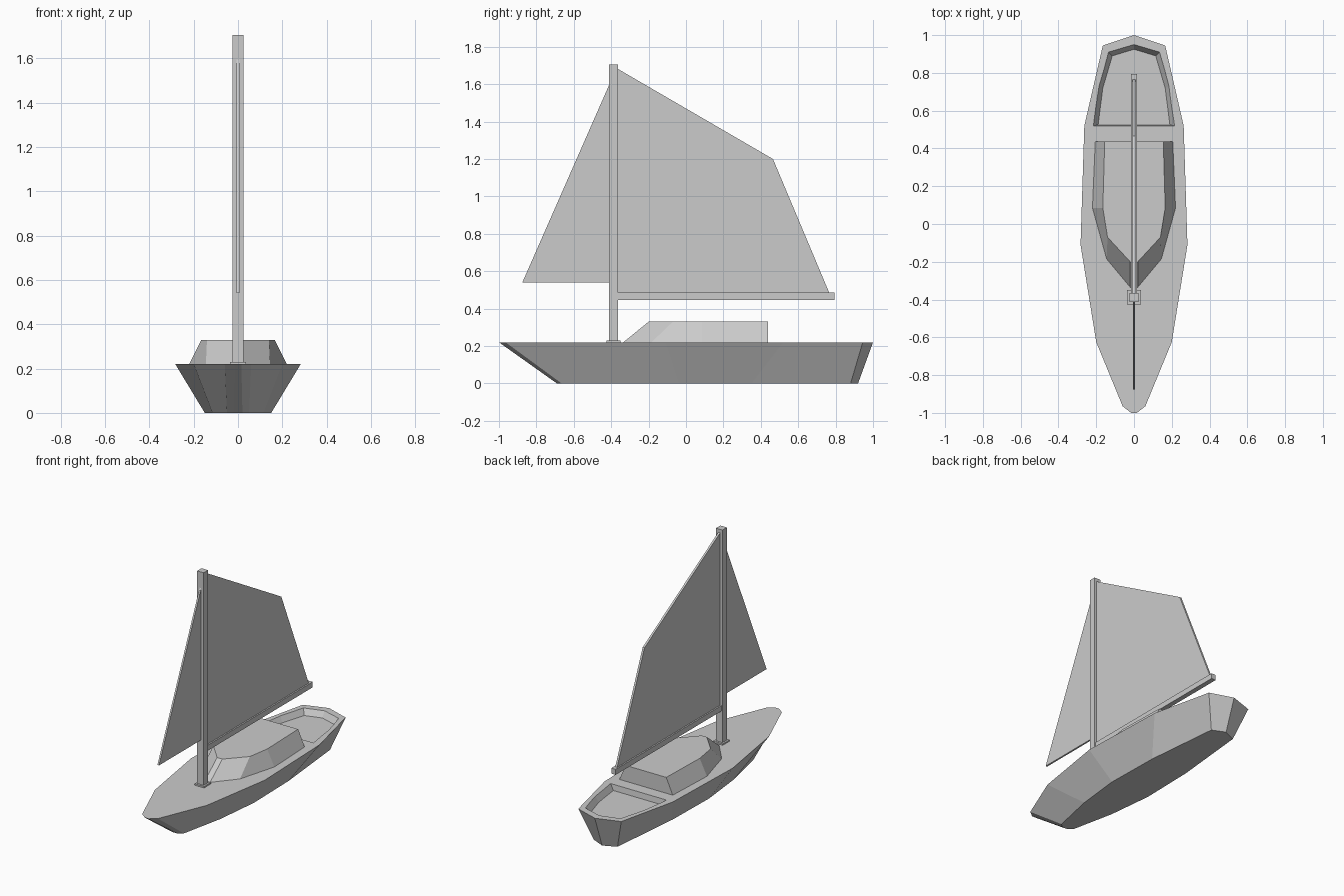
import bpy, bmesh

if "Cube" in bpy.data.objects:
    bpy.data.objects.remove(bpy.data.objects["Cube"])


def finish(name, bm):
    bmesh.ops.remove_doubles(bm, verts=bm.verts, dist=1e-5)
    bmesh.ops.recalc_face_normals(bm, faces=bm.faces)
    mesh = bpy.data.meshes.new(name)
    bm.to_mesh(mesh)
    bm.free()
    obj = bpy.data.objects.new(name, mesh)
    bpy.context.collection.objects.link(obj)
    return obj


def mirrored(half):
    """Close a right-hand (x, y) outline with its mirror image."""
    return half + [(-x, y) for x, y in reversed(half) if x > 0]


def loft(name, low, z0, high, z1):
    """Flat-capped solid between two half outlines with equal point counts."""
    bm = bmesh.new()
    a = [bm.verts.new((x, y, z0)) for x, y in mirrored(low)]
    b = [bm.verts.new((x, y, z1)) for x, y in mirrored(high)]
    bm.faces.new(a)
    bm.faces.new(b)
    for i in range(len(a)):
        j = (i + 1) % len(a)
        bm.faces.new((a[i], a[j], b[j], b[i]))
    return finish(name, bm)


def box(name, x, y0, y1, z0, z1):
    half = [(x, y0), (x, y1)]
    return loft(name, half, z0, half, z1)


def sail(name, profile, t):
    """Thin sheet from a (y, z) profile."""
    bm = bmesh.new()
    face = bm.faces.new([bm.verts.new((-t, y, z)) for y, z in profile])
    ext = bmesh.ops.extrude_face_region(bm, geom=[face], use_keep_orig=True)
    moved = [v for v in ext["geom"] if isinstance(v, bmesh.types.BMVert)]
    bmesh.ops.translate(bm, verts=moved, vec=(2 * t, 0, 0))
    return finish(name, bm)


# Hull with flared sides
keel = [(0.02, -0.69), (0.05, -0.665), (0.115, -0.36), (0.15, -0.04),
        (0.142, 0.35), (0.09, 0.88), (0, 0.92)]
deck = [(0.015, -1), (0.06, -0.965), (0.2, -0.625), (0.283, -0.11),
        (0.263, 0.52), (0.165, 0.945), (0, 1)]
hull = loft("hull", keel, 0, deck, 0.22)

# Shallow cockpit recess cut into the aft deck
floor = [(0.19, 0.525), (0.165, 0.72), (0.115, 0.89), (0, 0.925)]
rim = [(0.215, 0.52), (0.185, 0.73), (0.135, 0.91), (0, 0.95)]
above = [(2 * r[0] - f[0], 2 * r[1] - f[1]) for f, r in zip(floor, rim)]
cutter = loft("cockpit_cutter", floor, 0.18, above, 0.26)
cutter.hide_render = True
cut = hull.modifiers.new("cockpit", 'BOOLEAN')
cut.operation = 'DIFFERENCE'
cut.solver = 'EXACT'
cut.object = cutter
bpy.context.view_layer.objects.active = hull
bpy.ops.object.modifier_apply(modifier=cut.name)
bpy.data.objects.remove(cutter)

# Cabin
cabin_base = [(0.02, -0.335), (0.145, -0.185), (0.22, 0.085), (0.205, 0.438)]
cabin_roof = [(0.02, -0.2), (0.14, -0.07), (0.165, 0.085), (0.155, 0.438)]
loft("cabin", cabin_base, 0.22, cabin_roof, 0.33)

# Mast, mast foot and boom
box("mast", 0.025, -0.412, -0.364, 0.22, 1.705)
box("mast_foot", 0.037, -0.425, -0.35, 0.22, 0.23)
box("boom", 0.017, -0.365, 0.795, 0.447, 0.485)

# Sails
sail("mainsail", [(-0.37, 0.475), (-0.37, 1.685), (0.465, 1.2), (0.77, 0.475)], 0.007)
sail("jib", [(-0.405, 0.54), (-0.875, 0.54), (-0.405, 1.61)], 0.006)
